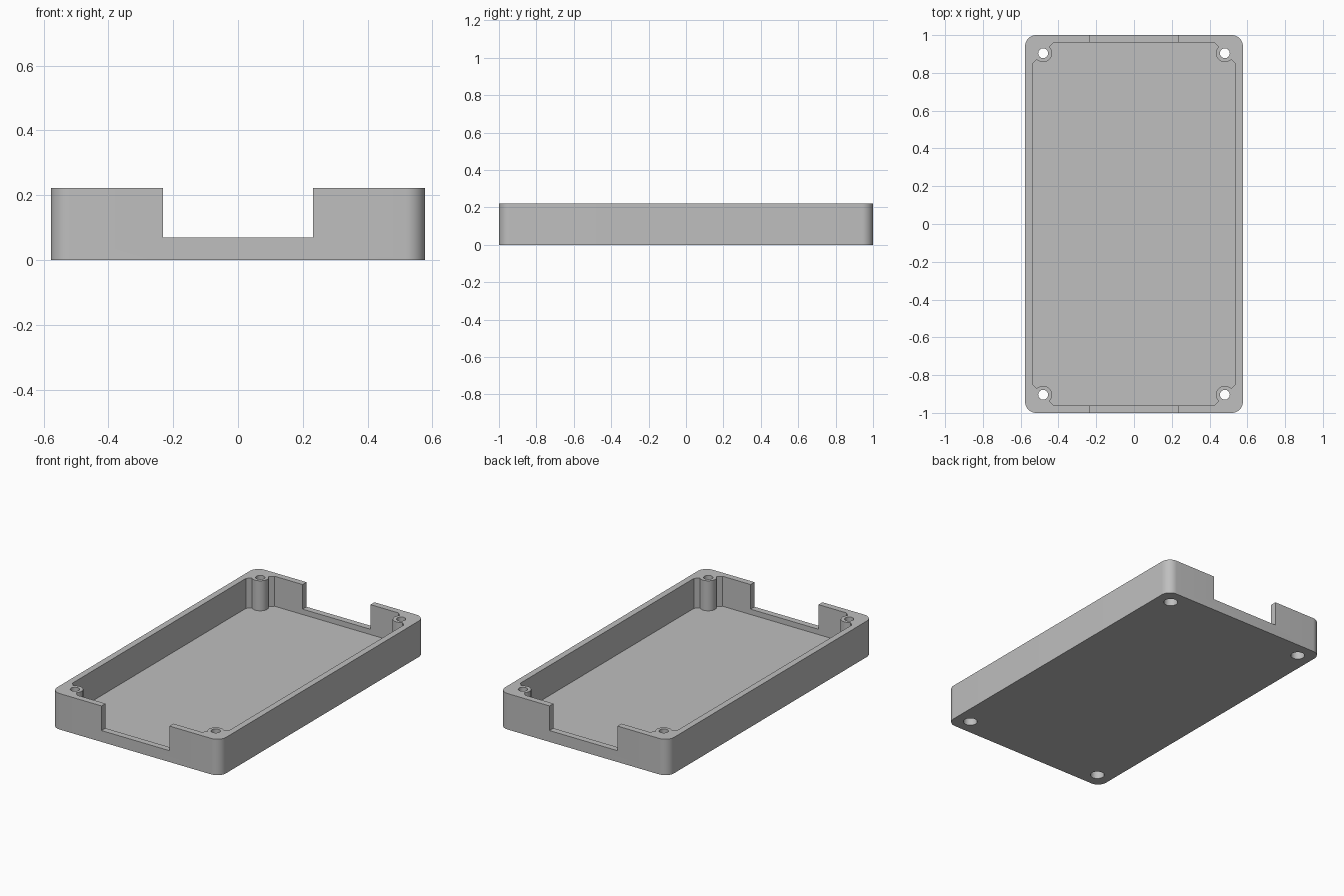
import bpy
import bmesh
import math

cube = bpy.data.objects.get("Cube")
if cube:
    bpy.data.objects.remove(cube, do_unlink=True)

# Main sizes
HX, HY, H = 0.577, 1.0, 0.222
WALL, FLOOR, ROUND = 0.0385, 0.037, 0.06
SILL, NOTCH = 0.07, 0.232
SX, SY = 0.481, 0.904
BOSS_R, HOLE_R, BORE_R, BORE_DEPTH = 0.047, 0.026, 0.04, 0.06

grey = bpy.data.materials.new("plain_grey")
grey.use_nodes = True
colour = (0.52, 0.52, 0.52, 1)
grey.diffuse_color = colour
grey.node_tree.nodes["Principled BSDF"].inputs["Base Color"].default_value = colour


def prism(name, outline, z0, z1):
    """Extrude a counter-clockwise outline from z0 to z1."""
    bm = bmesh.new()
    face = bm.faces.new([bm.verts.new((x, y, z0)) for x, y in outline])
    top = bmesh.ops.extrude_face_region(bm, geom=[face])["geom"]
    verts = [v for v in top if isinstance(v, bmesh.types.BMVert)]
    bmesh.ops.translate(bm, verts=verts, vec=(0, 0, z1 - z0))
    bmesh.ops.recalc_face_normals(bm, faces=bm.faces)
    mesh = bpy.data.meshes.new(name)
    bm.to_mesh(mesh)
    bm.free()
    mesh.materials.append(grey)
    obj = bpy.data.objects.new(name, mesh)
    bpy.context.collection.objects.link(obj)
    return obj


def arc(cx, cy, r, start, sweep, steps):
    return [(cx + r * math.cos(start + sweep * i / steps),
             cy + r * math.sin(start + sweep * i / steps)) for i in range(steps + 1)]


def cylinder(name, cx, cy, r, z0, z1):
    return prism(name, arc(cx, cy, r, 0, math.tau, 48)[:-1], z0, z1)


def cut(target, cutter):
    cutter.hide_render = True
    mod = target.modifiers.new("cut", "BOOLEAN")
    mod.operation = "DIFFERENCE"
    mod.solver = "EXACT"
    mod.object = cutter
    bpy.context.view_layer.objects.active = target
    bpy.ops.object.modifier_apply(modifier=mod.name)
    bpy.data.objects.remove(cutter, do_unlink=True)


# Outer block with rounded vertical corners
corners = [(1, 1), (-1, 1), (-1, -1), (1, -1)]
outline = []
for i, (sx, sy) in enumerate(corners):
    outline += arc(sx * (HX - ROUND), sy * (HY - ROUND), ROUND,
                   i * math.pi / 2, math.pi / 2, 12)
tray = prism("enclosure_tray", outline, 0, H)

# Cavity with chamfered corners, leaving a round screw post in each corner
ix, iy = HX - WALL, HY - WALL
cx, cy = ix - (ix - SX) * 2, iy - (iy - SY) * 2
cavity = prism("cavity_cutter", [(ix, cy), (cx, iy), (-cx, iy), (-ix, cy),
                                 (-ix, -cy), (-cx, -iy), (cx, -iy), (ix, -cy)],
               FLOOR, H + 0.1)
for sx, sy in corners:
    cut(cavity, cylinder("post_cutter", sx * SX, sy * SY, BOSS_R, -0.1, H + 0.3))
cut(tray, cavity)

# Openings in the front and back walls
cut(tray, prism("notch_cutter", [(-NOTCH, -HY - 0.1), (NOTCH, -HY - 0.1),
                                 (NOTCH, HY + 0.1), (-NOTCH, HY + 0.1)], SILL, H + 0.1))

# Screw holes with wider bores underneath
for sx, sy in corners:
    cut(tray, cylinder("hole_cutter", sx * SX, sy * SY, HOLE_R, -0.1, H + 0.1))
    cut(tray, cylinder("bore_cutter", sx * SX, sy * SY, BORE_R, -0.1, BORE_DEPTH))

# Smooth curved walls, sharp edges kept
bpy.ops.object.select_all(action="DESELECT")
tray.select_set(True)
bpy.context.view_layer.objects.active = tray
bpy.ops.object.shade_smooth_by_angle(angle=math.radians(30))
